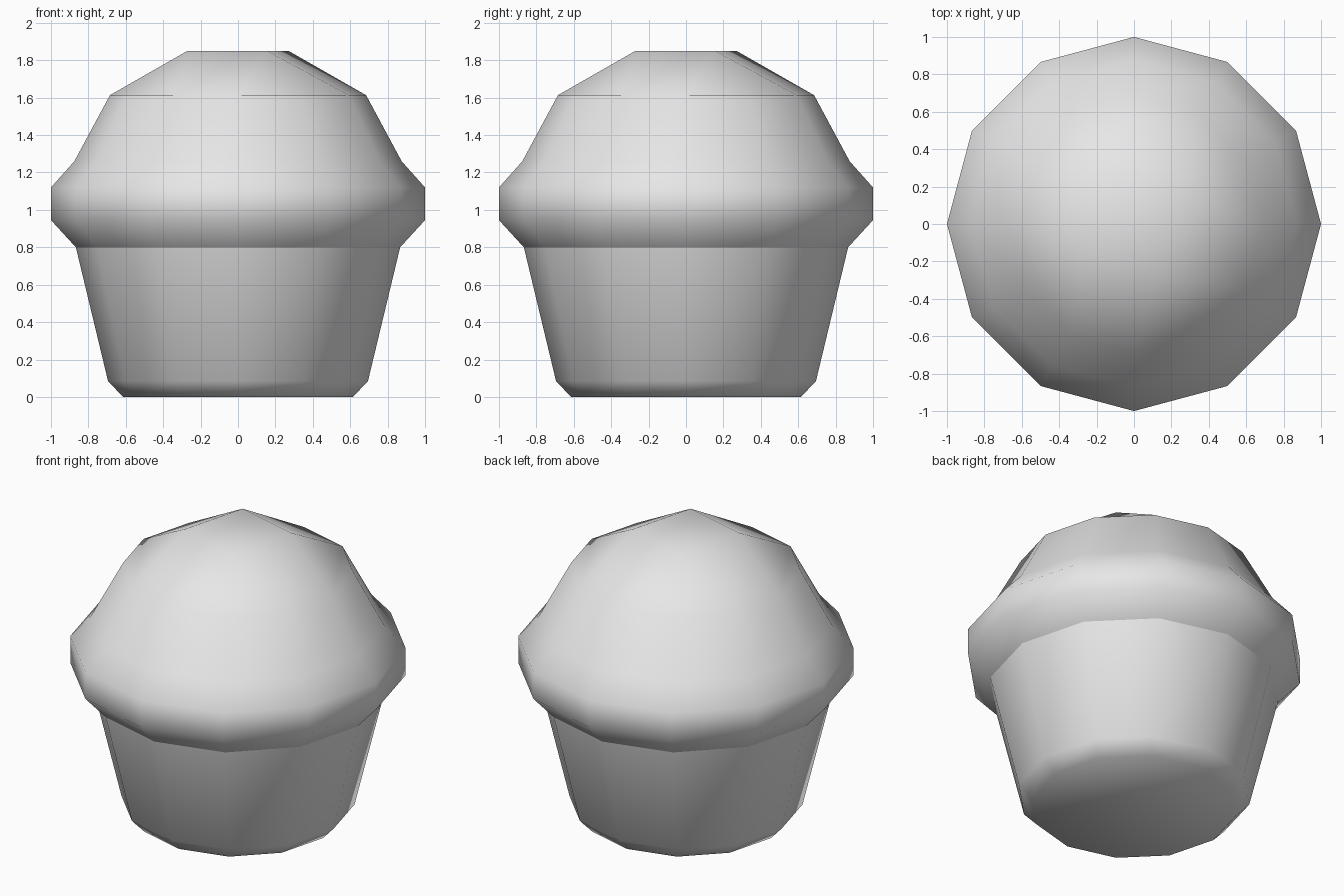
import bpy
import bmesh
from math import cos, sin, radians

SIDES = 12

default = bpy.data.objects.get("Cube")
if default:
    bpy.data.objects.remove(default, do_unlink=True)

# One plain grey for the whole cake
grey = bpy.data.materials.new("light grey")
grey.use_nodes = True
colour = (0.8, 0.8, 0.8, 1)
grey.diffuse_color = colour
grey.node_tree.nodes["Principled BSDF"].inputs["Base Color"].default_value = colour


def polar(radius, degrees, z):
    a = radians(degrees)
    return (radius * cos(a), radius * sin(a), z)


def lathe(bm, profile):
    """Stack twelve-sided rings from bottom to top and bridge them with quads."""
    rings = [[bm.verts.new(polar(r, i * 360 / SIDES, z)) for i in range(SIDES)]
             for r, z in profile]
    for low, high in zip(rings, rings[1:]):
        for i in range(SIDES):
            j = (i + 1) % SIDES
            bm.faces.new((low[i], low[j], high[j], high[i]))
    return rings


def finish(bm, name):
    mesh = bpy.data.meshes.new(name)
    for face in bm.faces:
        face.smooth = True
    bm.to_mesh(mesh)
    bm.free()
    mesh.materials.append(grey)
    obj = bpy.data.objects.new(name, mesh)
    bpy.context.collection.objects.link(obj)
    return obj


# Paper cup: bevelled foot, flared wall, closed base
bm = bmesh.new()
cup = lathe(bm, [(0.615, 0), (0.695, 0.085), (0.867, 0.80)])
bm.faces.new(reversed(cup[0]))
finish(bm, "cup")

# Cake top: overhanging rim and dome, closed by a three-by-three grid of faces
bm = bmesh.new()
dome = lathe(bm, [(0.867, 0.80), (1, 0.945), (1, 1.12), (0.875, 1.26), (0.685, 1.613)])
rim = dome[-1]
crown = [bm.verts.new(polar(0.312, 30 + 90 * i, 1.85)) for i in range(4)]
for i in range(4):
    k = 3 * i
    a, b, c, d = (rim[(k + n) % SIDES] for n in range(4))
    bm.faces.new((a, b, c, crown[i]))
    bm.faces.new((c, d, crown[(i + 1) % 4], crown[i]))
bm.faces.new(crown)
finish(bm, "cake_top")
